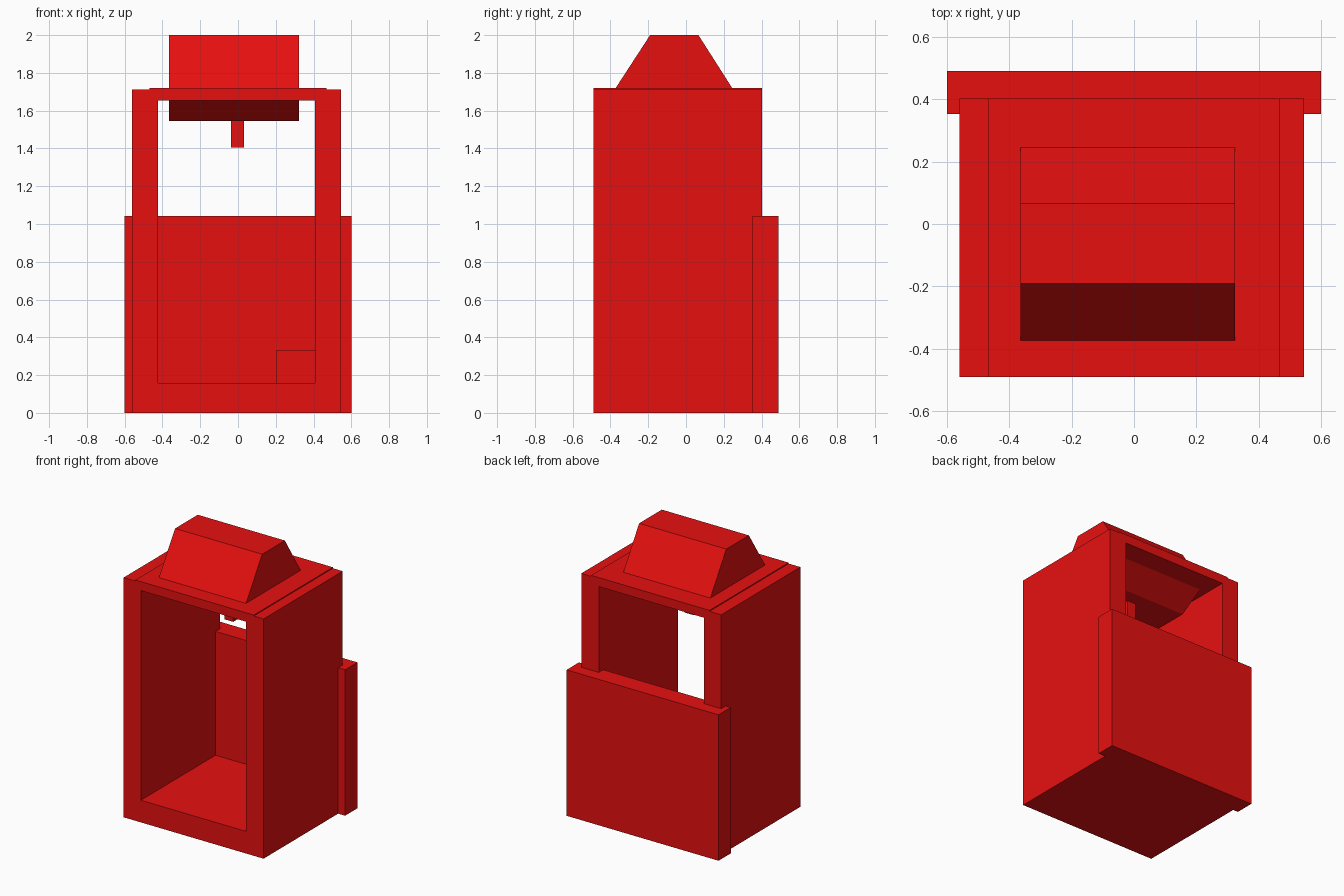
import bpy
import bmesh

cube = bpy.data.objects.get("Cube")
if cube:
    bpy.data.objects.remove(cube, do_unlink=True)

red = bpy.data.materials.new("red")
red.use_nodes = True
RED = (0.8, 0.005, 0.005, 1)
red.diffuse_color = RED
red.node_tree.nodes["Principled BSDF"].inputs["Base Color"].default_value = RED


def finish(name, bm):
    bmesh.ops.recalc_face_normals(bm, faces=bm.faces)
    mesh = bpy.data.meshes.new(name)
    bm.to_mesh(mesh)
    bm.free()
    mesh.materials.append(red)
    obj = bpy.data.objects.new(name, mesh)
    bpy.context.collection.objects.link(obj)
    return obj


def box(name, x, y, z):
    bm = bmesh.new()
    bmesh.ops.create_cube(bm, size=1)
    for v in bm.verts:
        v.co = [lo + (c + 0.5) * (hi - lo) for c, (lo, hi) in zip(v.co, (x, y, z))]
    return finish(name, bm)


def prism(name, profile, x):
    """Extrude a closed (y, z) profile along x."""
    bm = bmesh.new()
    face = bm.faces.new([bm.verts.new((x[0], y, z)) for y, z in profile])
    new = bmesh.ops.extrude_face_region(bm, geom=[face])["geom"]
    for v in new:
        if isinstance(v, bmesh.types.BMVert):
            v.co.x = x[1]
    return finish(name, bm)


def tube(name, outer, inner, y):
    """Rectangular frame in x-z, running from front to back."""
    bm = bmesh.new()
    loops = []
    for depth in y:
        for (x0, x1), (z0, z1) in (outer, inner):
            corners = ((x0, z0), (x1, z0), (x1, z1), (x0, z1))
            loops.append([bm.verts.new((px, depth, pz)) for px, pz in corners])
    out_f, in_f, out_b, in_b = loops
    for a, b in ((out_f, in_f), (in_f, in_b), (in_b, out_b), (out_b, out_f)):
        for i in range(4):
            j = (i + 1) % 4
            bm.faces.new((a[i], a[j], b[j], b[i]))
    return finish(name, bm)


# Cabinet shell, open at the front and above the back panel
depth = (-0.49, 0.403)
tube("cabinet_frame", ((-0.56, 0.545), (0, 1.712)),
     ((-0.424, 0.407), (0.158, 1.655)), depth)
box("roof_plate", (-0.468, 0.468), depth, (1.712, 1.719))
box("back_panel", (-0.6, 0.6), (0.352, 0.49), (0, 1.042))

# Hopper through the roof, tapering both up and down
hopper_x = (-0.364, 0.324)
prism("upper_hopper", [(-0.373, 1.719), (0.245, 1.719), (0.066, 2), (-0.19, 2)], hopper_x)
prism("lower_hopper", [(-0.373, 1.655), (0.245, 1.655), (0.066, 1.546), (-0.19, 1.546)], hopper_x)
box("hanging_spout", (-0.037, 0.032), (-0.1, -0.03), (1.405, 1.546))

# Small box in the lower back corner
box("corner_box", (0.205, 0.407), (0.15, 0.352), (0.158, 0.333))
